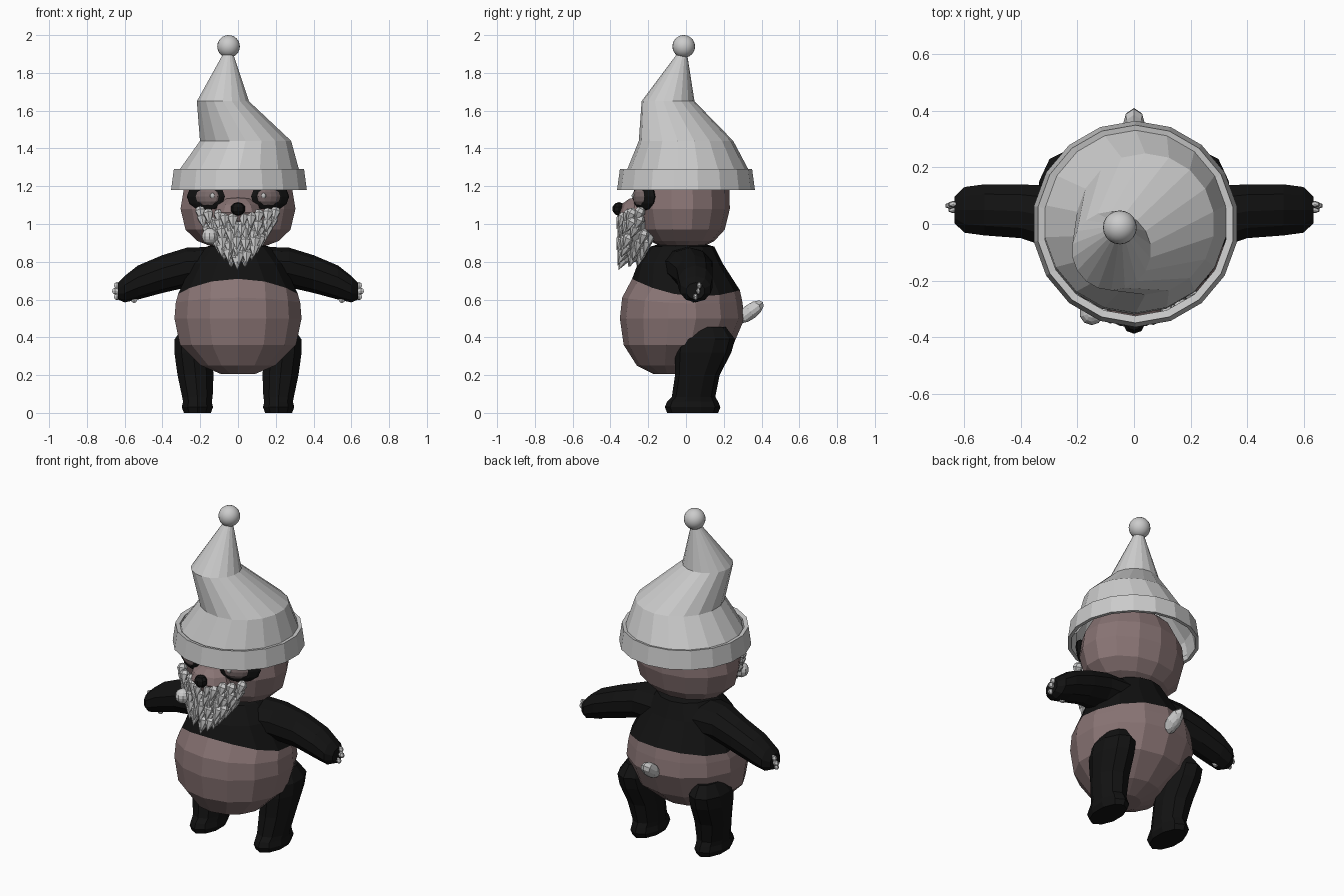
import bpy, bmesh, math, random
from mathutils import Matrix, Vector

random.seed(4)
X, Y, Z = Vector((1, 0, 0)), Vector((0, 1, 0)), Vector((0, 0, 1))


def material(name, rgb):
    m = bpy.data.materials.new(name)
    m.diffuse_color = (*rgb, 1)
    return m


FUR = material("fur", (0.25, 0.175, 0.175))
BLACK = material("black_fur", (0.006, 0.006, 0.006))
EYE = material("eye", (0.2, 0.15, 0.15))


def finish(name, bm, mat=None, smooth=False):
    bmesh.ops.recalc_face_normals(bm, faces=bm.faces)
    me = bpy.data.meshes.new(name)
    bm.to_mesh(me)
    bm.free()
    if smooth:
        me.shade_smooth()
    if mat:
        me.materials.append(mat)
    ob = bpy.data.objects.new(name, me)
    bpy.context.collection.objects.link(ob)
    return ob


def loft(name, rings, n, mat=None, u=X, v=Y, side=1, caps=True, closed=False):
    """Skin rings of (x, y, z, radius_u, radius_v, [saddle lift])."""
    bm = bmesh.new()
    loops = []
    for x, y, z, ru, rv, *lift in rings:
        loop = []
        for i in range(n):
            a = 2 * math.pi * (i + 0.5) / n
            c, s = math.cos(a), math.sin(a)
            p = Vector((x * side, y, z)) + u * ru * c + v * rv * s
            if lift:
                p.z += lift[0] * (2 * s * s - s)
            loop.append(bm.verts.new(p))
        loops.append(loop)
    pairs = list(zip(loops, loops[1:]))
    if closed:
        pairs.append((loops[-1], loops[0]))
    for a, b in pairs:
        for i in range(n):
            j = (i + 1) % n
            bm.faces.new((a[i], a[j], b[j], b[i]))
    if caps and not closed:
        bm.faces.new(loops[0])
        bm.faces.new(loops[-1])
    return finish(name, bm, mat)


def ball(name, loc, scale, mat=None, yaw=0, seg=10, rows=6, smooth=False, pitch=0):
    bm = bmesh.new()
    m = (Matrix.Translation(loc) @ Matrix.Rotation(yaw, 4, 'Z')
         @ Matrix.Rotation(pitch, 4, 'X') @ Matrix.Diagonal((*scale, 1)))
    bmesh.ops.create_uvsphere(bm, u_segments=seg, v_segments=rows, radius=1, matrix=m)
    return finish(name, bm, mat, smooth)


# Belly and black chest share the wavy boundary ring
edge = (0, 0, 0.62, 0.325, 0.285, 0.03)
loft("belly", [(0, -0.08, 0.205, 0.09, 0.09), (0, -0.07, 0.25, 0.2, 0.19),
               (0, -0.04, 0.36, 0.315, 0.29), (0, -0.02, 0.5, 0.345, 0.33),
               (0, -0.02, 0.58, 0.338, 0.318, 0.01), edge], 14, FUR)
loft("chest", [edge, (0, -0.03, 0.79, 0.25, 0.225), (0, -0.02, 0.88, 0.17, 0.17),
               (0, -0.02, 0.9, 0.1, 0.1)], 14, BLACK)

# Head and muzzle
loft("head", [(0, -0.02, 0.865, 0.1, 0.08), (0, -0.02, 0.91, 0.22, 0.17),
              (0, -0.02, 0.97, 0.285, 0.225), (0, -0.02, 1.08, 0.312, 0.252),
              (0, -0.02, 1.18, 0.295, 0.25), (0, -0.02, 1.28, 0.24, 0.205),
              (0, -0.02, 1.36, 0.14, 0.12), (0, -0.02, 1.385, 0.05, 0.05)], 14, FUR)
ball("muzzle", (0, -0.24, 1.06), (0.13, 0.12, 0.085), FUR)
ball("nose", (0, -0.355, 1.08), (0.04, 0.035, 0.036), BLACK, seg=8, rows=5)

# Limbs and eyes, both sides
arm = [(0.1, 0, 0.77, 0.15, 0.11), (0.27, 0.02, 0.77, 0.12, 0.105),
       (0.40, 0.045, 0.735, 0.1, 0.1), (0.53, 0.05, 0.69, 0.095, 0.09),
       (0.6, 0.05, 0.655, 0.085, 0.07), (0.635, 0.05, 0.645, 0.05, 0.045)]
leg = [(0.215, 0.035, 0, 0.075, 0.135), (0.215, 0.035, 0.03, 0.087, 0.147),
       (0.215, 0.035, 0.06, 0.08, 0.135), (0.215, 0.04, 0.085, 0.085, 0.115),
       (0.225, 0.06, 0.2, 0.1, 0.118), (0.237, 0.09, 0.32, 0.105, 0.15),
       (0.24, 0.105, 0.39, 0.1, 0.155), (0.235, 0.11, 0.455, 0.06, 0.1)]
claws = [(0.55, 0.04, 0.6), (0.64, 0.05, 0.615), (0.65, 0.065, 0.645), (0.64, 0.07, 0.675)]
for s, tag in ((-1, "left"), (1, "right")):
    loft(f"{tag}_arm", arm, 10, BLACK, Y, Z, s)
    loft(f"{tag}_leg", leg, 10, BLACK, side=s)
    for k, (x, y, z) in enumerate(claws):
        ball(f"{tag}_claw_{k}", (x * s, y, z), (0.02, 0.012, 0.018), seg=6, rows=4)
    ball(f"{tag}_eye_patch", (0.17 * s, -0.222, 1.145), (0.115, 0.028, 0.075), BLACK, 0.5 * s, 12)
    ball(f"{tag}_eye", (0.16 * s, -0.24, 1.145), (0.075, 0.03, 0.05), EYE, 0.5 * s, 12)
    ball(f"{tag}_eye_glint", (0.135 * s, -0.278, 1.15), (0.014, 0.01, 0.014), None, seg=8)

# Tail stub, pointing up and back
ball("tail", (0, 0.34, 0.535), (0.042, 0.085, 0.04), None, seg=8, rows=6, pitch=0.65)

# Crooked hat: hollow cone, rolled brim, bobble
loft("hat_cone", [(0, 0.01, 1.2, 0.33, 0.33), (0.005, 0.01, 1.28, 0.325, 0.325),
                  (0.04, 0, 1.44, 0.245, 0.25), (-0.08, -0.095, 1.65, 0.14, 0.14),
                  (-0.05, -0.015, 1.92, 0.018, 0.018)], 18, caps=False)
loft("hat_brim", [(0.005, 0, 1.18, 0.365, 0.365), (0.005, 0, 1.29, 0.35, 0.35),
                  (0.005, 0, 1.285, 0.325, 0.325), (0.005, 0, 1.18, 0.345, 0.345)],
     18, closed=True)
ball("hat_bobble", (-0.05, -0.012, 1.94), (0.06, 0.06, 0.06), None, seg=20, rows=12, smooth=True)

# Beard: solid core covered by rows of pointed tufts
loft("beard_core", [(0, -0.3, 0.8, 0.02, 0.04), (0, -0.275, 0.87, 0.09, 0.07),
                    (0, -0.26, 0.95, 0.155, 0.08), (0, -0.255, 1.02, 0.18, 0.08)], 12)
bm = bmesh.new()


def tuft(x, y, z, r, lean):
    m = (Matrix.Translation((x, y, z)) @ Matrix.Rotation(0.8 * x, 4, 'Y')
         @ Matrix.Rotation(lean, 4, 'X') @ Matrix.Scale(r, 4))
    verts = bmesh.ops.create_uvsphere(bm, u_segments=6, v_segments=4, radius=1)["verts"]
    tip = min(verts, key=lambda p: p.co.z)
    tip.co.z = -2.2
    bmesh.ops.transform(bm, matrix=m, verts=verts)


rows = [(1.035, 0.195, 10), (0.995, 0.19, 10), (0.955, 0.16, 9), (0.915, 0.125, 7),
        (0.88, 0.09, 5), (0.845, 0.05, 3), (0.82, 0.0, 1)]
for z, half, count in rows:
    for k in range(count):
        x = half * (2 * k / (count - 1) - 1) if count > 1 else 0
        jig = [random.uniform(-0.008, 0.008) for _ in range(3)]
        front = -0.335 + 2.4 * x * x
        tuft(x + jig[0], front + jig[1], z + 0.9 * x * x + jig[2], 0.029, -0.45)
        # Under layer gives the beard its depth toward the chin
        if 0.83 < z < 0.97:
            tuft(x * 0.85, front + 0.05, z - 0.01, 0.03, -0.3)
            tuft(x * 0.7, front + 0.09, z - 0.01, 0.03, -0.2)
finish("beard_tufts", bm)
ball("beard_curl", (-0.15, -0.315, 0.935), (0.043, 0.043, 0.043), seg=10, rows=8)
